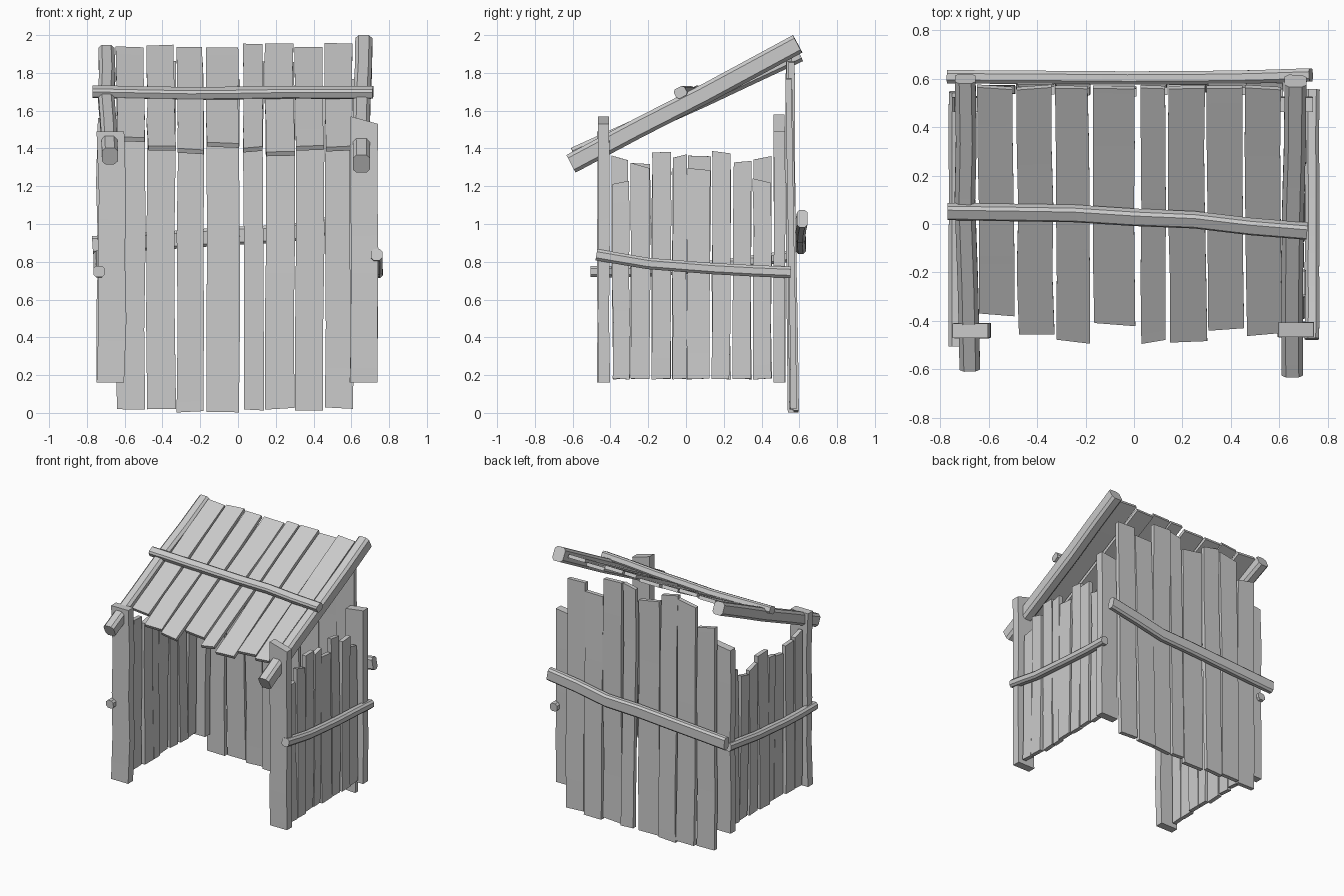
import bpy, bmesh, random
from mathutils import Vector

if "Cube" in bpy.data.objects:
    bpy.data.objects.remove(bpy.data.objects["Cube"])

random.seed(7)


def board(name, path, across, w, h, chamfer=0.0, jitter=0.0, cuts=1, slant=(0, 0)):
    """Sweep a (chamfered) rectangle along a path; w runs along 'across', h is thickness."""
    pts = [Vector(p) for p in path]
    dense = []
    for a, b in zip(pts, pts[1:]):
        dense += [a.lerp(b, i / cuts) for i in range(cuts)]
    dense.append(pts[-1])
    n = len(dense)
    u, v = w / 2, h / 2
    c = chamfer
    if c:
        sec = [(-u + c, -v), (u - c, -v), (u, -v + c), (u, v - c),
               (u - c, v), (-u + c, v), (-u, v - c), (-u, -v + c)]
    else:
        sec = [(-u, -v), (u, -v), (u, v), (-u, v)]
    bm = bmesh.new()
    rings = []
    for i, p in enumerate(dense):
        t = (dense[min(i + 1, n - 1)] - dense[max(i - 1, 0)]).normalized()
        x = Vector(across)
        x = (x - t * x.dot(t)).normalized()
        y = t.cross(x)
        s = slant[0] if i == 0 else slant[1] if i == n - 1 else 0
        dx, dy = (random.uniform(-1, 1) * jitter for _ in range(2))
        k = 1 + random.uniform(-1, 1) * jitter * 4
        rings.append([bm.verts.new(p + x * (a * k + dx) + y * (b + dy * 0.6) + t * s * a / u)
                      for a, b in sec])
    m = len(sec)
    for r, q in zip(rings, rings[1:]):
        for j in range(m):
            bm.faces.new((r[j], r[(j + 1) % m], q[(j + 1) % m], q[j]))
    bm.faces.new(rings[0][::-1])
    bm.faces.new(rings[-1])
    bmesh.ops.recalc_face_normals(bm, faces=bm.faces)
    me = bpy.data.meshes.new(name)
    bm.to_mesh(me)
    bm.free()
    ob = bpy.data.objects.new(name, me)
    bpy.context.collection.objects.link(ob)
    bpy.context.view_layer.objects.active = ob
    ob.select_set(True)
    return ob


def rnd(a):
    return random.uniform(-a, a)


def roof_z(y):
    return 1.635 + 0.525 * y


# Back wall and roof planks share the same column layout: left, right, wall top, roof front
columns = [(-.64, -.49, 1.71, -.37), (-.48, -.33, 1.85, -.45), (-.32, -.18, 1.87, -.48),
           (-.165, .01, 1.78, -.41), (.03, .135, 1.85, -.48), (.145, .30, 1.86, -.48),
           (.305, .455, 1.71, -.43), (.465, .615, 1.77, -.45)]
for x0, x1, top, front in columns:
    x, w = (x0 + x1) / 2, x1 - x0
    board("back_wall_plank", [(x + rnd(.004), .57 + rnd(.015), .015 + rnd(.012)),
                              (x + rnd(.004), .55 + rnd(.015), top)],
          (1, 0, 0), w, .032, jitter=.005, cuts=4, slant=(rnd(.005), rnd(.018)))
    board("roof_plank", [(x, front, roof_z(front) + rnd(.012)),
                         (x - .008, .565, roof_z(.565) + rnd(.012))],
          (1, 0, 0), w - .004, .026, jitter=.004, cuts=4, slant=(rnd(.01), rnd(.008)))

# Side wall planks: y centre, width, top heights on the right and left
sides = [(-.345, .09, 1.22, 1.35), (-.24, .10, 1.31, 1.32), (-.13, .10, 1.38, 1.27),
         (-.035, .075, 1.36, 1.30), (.068, .12, 1.29, 1.36), (.188, .095, 1.38, 1.30),
         (.30, .095, 1.33, 1.28), (.405, .095, 1.23, 1.35)]
for y, w, rt, lt in sides:
    for s, top in ((1, rt), (-1, lt)):
        board("side_wall_plank", [(s * (.69 + rnd(.012)), y + rnd(.004), .18),
                                  (s * (.69 + rnd(.012)), y + rnd(.004), top)],
              (0, 1, 0), w, .032, jitter=.004, cuts=4, slant=(rnd(.004), rnd(.015)))

# Corner posts
for name, x, y, top, sl in (("front_post", .67, -.435, 1.55, -.02), ("front_post", -.67, -.44, 1.49, 0),
                            ("back_post", .665, .495, 1.48, .01), ("back_post", -.675, .495, 1.57, .01)):
    board(name, [(x, y, .16), (x, y, top)], (1, 0, 0), .145, .06,
          jitter=.006, cuts=4, slant=(0, sl))

# Sloping roof beams
board("roof_beam", [(.655, -.61, 1.32), (.655, .10, 1.69), (.668, .59, 1.955)],
      (1, 0, 0), .09, .105, chamfer=.018, jitter=.003, cuts=2)
board("roof_beam", [(-.675, -.59, 1.36), (-.695, .10, 1.67), (-.695, .60, 1.905)],
      (1, 0, 0), .085, .095, chamfer=.018, jitter=.003, cuts=2)

# Crossbar on the roof
board("roof_crossbar", [(-.77, .05, 1.70), (-.25, .045, 1.692), (.25, .015, 1.698), (.715, -.03, 1.695)],
      (0, .88, .46), .065, .055, chamfer=.012, jitter=.003, cuts=2)

# Rails nailed on the back and sides
board("back_rail", [(-.77, .61, .89), (-.3, .603, .92), (.25, .603, .95), (.73, .615, 1.03)],
      (0, 0, 1), .095, .055, chamfer=.014, jitter=.003, cuts=2)
board("right_rail", [(.735, -.475, .835), (.735, -.2, .79), (.735, .15, .765), (.735, .555, .745)],
      (0, 0, 1), .06, .06, chamfer=.014, jitter=.003, cuts=2)
board("left_rail", [(-.735, -.505, .745), (-.735, -.15, .755), (-.735, .2, .78), (-.735, .545, .83)],
      (0, 0, 1), .06, .06, chamfer=.014, jitter=.003, cuts=2)

bpy.ops.object.shade_smooth_by_angle()
